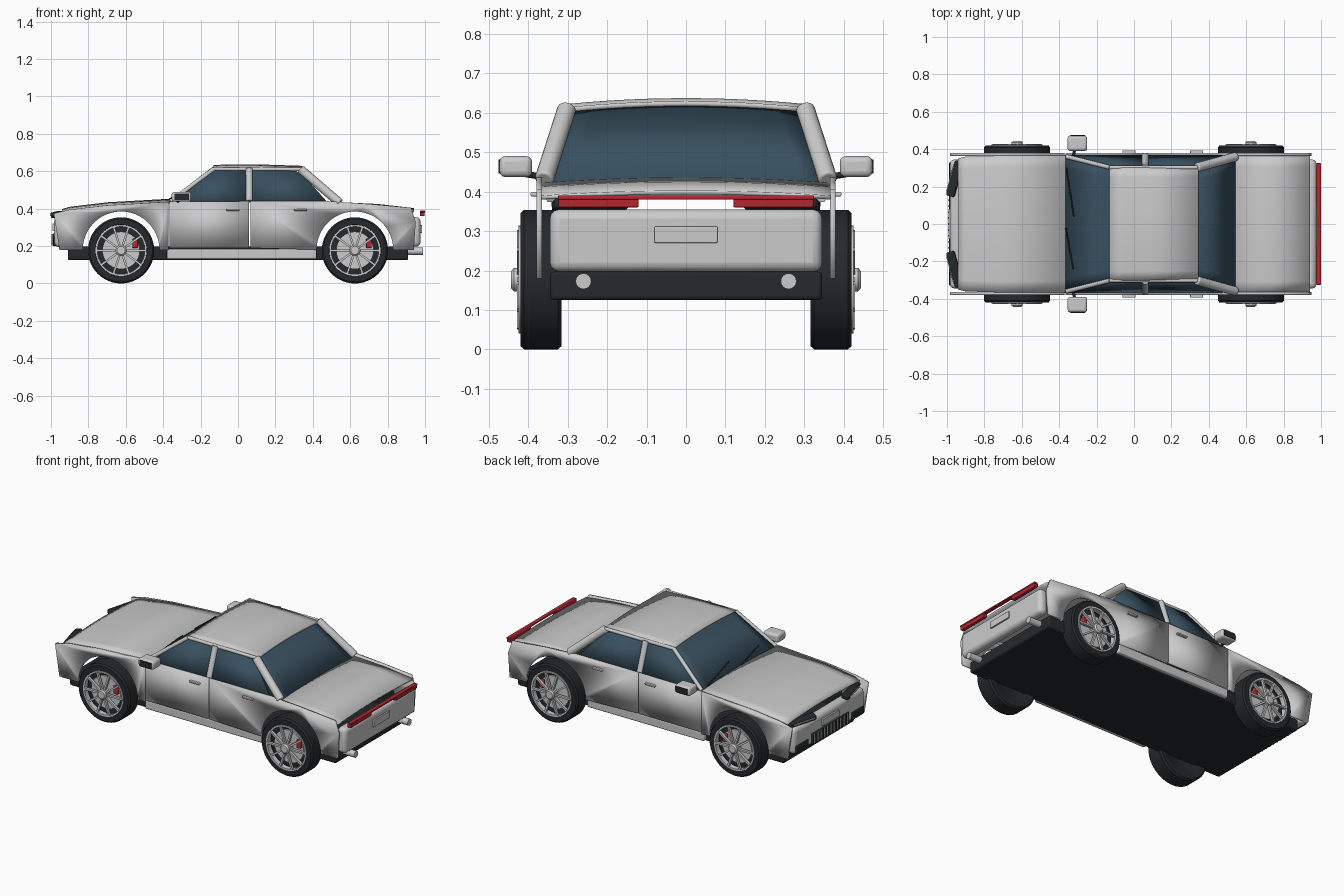
import bpy, bmesh, math
from mathutils import Vector, Matrix

if "Cube" in bpy.data.objects:
    bpy.data.objects.remove(bpy.data.objects["Cube"])


def material(name, rgb):
    m = bpy.data.materials.new(name)
    m.diffuse_color = (*rgb, 1)
    m.use_nodes = True
    m.node_tree.nodes["Principled BSDF"].inputs["Base Color"].default_value = m.diffuse_color
    return m


DARK = material("dark_trim", (0.018, 0.022, 0.025))
GLASS = material("tinted_glass", (0.04, 0.08, 0.115))
RED = material("red_lens", (0.45, 0.02, 0.03))


def finish(name, bm, mat=None, mirror=False, bevel=0, solid=0):
    bmesh.ops.recalc_face_normals(bm, faces=bm.faces)
    me = bpy.data.meshes.new(name)
    bm.to_mesh(me)
    bm.free()
    ob = bpy.data.objects.new(name, me)
    bpy.context.collection.objects.link(ob)
    if mat:
        me.materials.append(mat)
    if solid:
        s = ob.modifiers.new("solid", "SOLIDIFY")
        s.thickness, s.offset = solid, 0
    if bevel:
        b = ob.modifiers.new("bevel", "BEVEL")
        b.width, b.segments = bevel, 3
    if mirror:
        ob.modifiers.new("mirror", "MIRROR").use_axis = (False, True, False)
        ob.modifiers["mirror"].use_mirror_merge = False
    return ob


def box(name, lo, hi, mat=None, mirror=False, bevel=0, turn=None):
    bm = bmesh.new()
    lo, hi = Vector(lo), Vector(hi)
    m = Matrix.Translation((lo + hi) / 2)
    if turn:
        m = m @ turn
    bmesh.ops.create_cube(bm, size=1, matrix=m @ Matrix.Diagonal((*(hi - lo), 1)))
    return finish(name, bm, mat, mirror, bevel)


def add_rod(bm, a, b, r, seg=16):
    a, b = Vector(a), Vector(b)
    q = (b - a).to_track_quat("Z", "Y").to_matrix().to_4x4()
    bmesh.ops.create_cone(bm, cap_ends=True, segments=seg, radius1=r, radius2=r,
                          depth=(b - a).length, matrix=Matrix.Translation((a + b) / 2) @ q)


def rod(name, a, b, r, mat=None, mirror=True, bevel=0):
    bm = bmesh.new()
    add_rod(bm, a, b, r)
    return finish(name, bm, mat, mirror, bevel)


def side_panel(name, pts, place, thick, mat=None):
    # outline in x, z; place(z) gives the y of the sheet
    bm = bmesh.new()
    bm.faces.new([bm.verts.new((x, place(z), z)) for x, z in pts])
    return finish(name, bm, mat, True, solid=thick)


def crowned(name, rows, crown, thick, mat=None):
    # rows of (x, half width, edge z), arched across the car
    bm = bmesh.new()
    n = 12
    grid = [[bm.verts.new((x, w * t, z + crown * (1 - t * t)))
             for t in [2 * i / n - 1 for i in range(n + 1)]] for x, w, z in rows]
    for a, b in zip(grid, grid[1:]):
        for i in range(n):
            bm.faces.new((a[i], a[i + 1], b[i + 1], b[i]))
    return finish(name, bm, mat, solid=thick)


def lathe(name, profile, cx, mat=None, seg=48):
    # profile of (radius, y), spun round the axle
    bm = bmesh.new()
    vs = [bm.verts.new((cx + r, y, 0.177)) for r, y in profile]
    es = [bm.edges.new(p) for p in zip(vs, vs[1:])]
    bmesh.ops.spin(bm, geom=vs + es, cent=(cx, 0, 0.177), axis=(0, 1, 0),
                   angle=2 * math.pi, steps=seg, use_merge=True)
    bmesh.ops.remove_doubles(bm, verts=bm.verts, dist=1e-5)
    return finish(name, bm, mat, True)


def arch(cx, r=0.205, n=24):
    return [(cx + r * math.cos(math.pi * i / n), 0.18 + r * math.sin(math.pi * i / n))
            for i in range(n + 1)]


# body sides
flat = lambda z: 0.372
side_panel("front_fender", [(-0.955, 0.18), (-0.985, 0.375), (-0.9, 0.395), (-0.7, 0.418),
           (-0.372, 0.437), (-0.372, 0.18)] + arch(-0.625), flat, 0.015)
side_panel("front_door", [(-0.367, 0.19), (-0.367, 0.437), (0.06, 0.44), (0.06, 0.19)], flat, 0.015)
side_panel("rear_door_and_quarter", [(0.066, 0.19), (0.066, 0.44), (0.48, 0.44), (0.7, 0.425),
           (0.925, 0.405), (0.95, 0.33), (0.94, 0.18)] + arch(0.625), flat, 0.015)
box("sill", (-0.38, 0.32, 0.13), (0.42, 0.368, 0.185), None, True, 0.008)
box("underbody", (-0.91, -0.345, 0.125), (0.91, 0.345, 0.197), DARK, bevel=0.01)

# hood, trunk lid, roof
crowned("hood", [(-0.94, 0.35, 0.378), (-0.9, 0.36, 0.39), (-0.7, 0.366, 0.414), (-0.365, 0.366, 0.433)], 0.015, 0.01)
crowned("trunk_lid", [(0.54, 0.366, 0.417), (0.75, 0.366, 0.407), (0.94, 0.366, 0.385)], 0.013, 0.01)
crowned("roof", [(-0.13, 0.302, 0.612), (-0.05, 0.302, 0.616), (0.1, 0.3, 0.616), (0.345, 0.3, 0.608)], 0.015, 0.012)

# glass
crowned("windshield", [(-0.365, 0.35, 0.432), (-0.13, 0.297, 0.612)], 0.012, 0.006, GLASS)
crowned("rear_window", [(0.335, 0.28, 0.608), (0.548, 0.352, 0.415)], 0.012, 0.006, GLASS)
lean = lambda z: 0.366 - (z - 0.44) * 0.37
side_panel("front_side_window", [(-0.34, 0.437), (-0.13, 0.605), (0.05, 0.612), (0.05, 0.437)], lean, 0.006, GLASS)
side_panel("rear_side_window", [(0.07, 0.437), (0.07, 0.612), (0.31, 0.6), (0.36, 0.565), (0.475, 0.437)], lean, 0.006, GLASS)

# pillars and roof rails
rod("front_pillar", (-0.36, 0.36, 0.438), (-0.128, 0.302, 0.613), 0.012)
rod("centre_pillar", (0.06, 0.362, 0.44), (0.06, 0.304, 0.613), 0.019)
rod("rear_pillar", (0.335, 0.302, 0.61), (0.545, 0.36, 0.43), 0.024, bevel=0.006)
rod("roof_rail", (-0.13, 0.302, 0.612), (0.34, 0.302, 0.61), 0.01)

# door handles and mirrors
for n, x in (("front", -0.062), ("rear", 0.3)):
    box(n + "_door_handle", (x, 0.375, 0.388), (x + 0.07, 0.394, 0.399), None, True, 0.004)
box("mirror_housing", (-0.355, 0.39, 0.437), (-0.25, 0.473, 0.49), None, True, 0.015)
box("mirror_dark_face", (-0.34, 0.46, 0.446), (-0.262, 0.475, 0.482), DARK, True)
rod("mirror_arm", (-0.325, 0.36, 0.437), (-0.315, 0.41, 0.445), 0.008, DARK)

# wipers
rod("left_wiper", (-0.362, 0.3, 0.447), (-0.322, 0.04, 0.484), 0.004, DARK, False)
rod("right_wiper", (-0.365, -0.02, 0.452), (-0.325, -0.24, 0.475), 0.004, DARK, False)

# front end
box("front_bumper", (-0.983, -0.345, 0.195), (-0.92, 0.345, 0.355), bevel=0.024)
box("grille", (-0.99, -0.18, 0.2), (-0.97, 0.18, 0.268), DARK, bevel=0.005)
bm = bmesh.new()
for i in range(11):
    y = -0.16 + 0.032 * i
    add_rod(bm, (-0.991, y, 0.204), (-0.991, y, 0.264), 0.005, 8)
finish("grille_slats", bm)
box("side_intake", (-0.988, 0.21, 0.2), (-0.965, 0.33, 0.25), DARK, True, 0.006)
box("front_plate", (-0.993, -0.08, 0.28), (-0.975, 0.08, 0.32), bevel=0.003)
tilt = Matrix.Rotation(math.radians(-15), 4, "Z") @ Matrix.Rotation(math.radians(-15), 4, "Y")
box("headlamp", (-0.98, 0.145, 0.353), (-0.935, 0.34, 0.383), DARK, True, 0.008, tilt)
box("headlamp_strip", (-0.985, 0.17, 0.364), (-0.979, 0.32, 0.37), None, True, 0, tilt)

# rear end
box("rear_bumper", (0.915, -0.345, 0.197), (0.976, 0.345, 0.355), bevel=0.024)
box("tail_lamp", (0.972, 0.12, 0.36), (0.998, 0.323, 0.388), RED, True, 0.004)
box("tail_light_bar", (0.975, -0.325, 0.38), (1.0, 0.325, 0.39), RED, bevel=0.003)
box("rear_plate", (0.97, -0.08, 0.27), (0.985, 0.08, 0.312), bevel=0.003)
rod("exhaust", (0.9, 0.26, 0.173), (0.99, 0.26, 0.173), 0.02)

# wheels
for n, cx in (("front", -0.625), ("rear", 0.625)):
    lathe(n + "_tire", [(0, 0.325), (0.11, 0.325), (0.125, 0.315), (0.168, 0.315), (0.177, 0.325),
          (0.177, 0.41), (0.168, 0.42), (0.138, 0.42), (0.13, 0.385), (0, 0.385)], cx, DARK)
    lathe(n + "_rim", [(0.127, 0.395), (0.127, 0.424), (0.137, 0.424), (0.137, 0.395), (0.127, 0.395)], cx)
    lathe(n + "_brake_disc", [(0, 0.397), (0.1, 0.397), (0.1, 0.387), (0, 0.387)], cx)
    lathe(n + "_hub", [(0, 0.443), (0.022, 0.443), (0.03, 0.436), (0.03, 0.39), (0, 0.39)], cx, None, 24)
    bm = bmesh.new()
    for i in range(10):
        m = (Matrix.Translation((cx, 0.42, 0.177)) @ Matrix.Rotation(i * math.pi / 5, 4, "Y")
             @ Matrix.Translation((0.077, 0, 0)) @ Matrix.Diagonal((0.108, 0.016, 0.011, 1)))
        bmesh.ops.create_cube(bm, size=1, matrix=m)
    finish(n + "_spokes", bm, None, True)
    box(n + "_brake_caliper", (cx + 0.06, 0.39, 0.19), (cx + 0.09, 0.412, 0.24), RED, True, 0.005)

# smooth curved surfaces, keep edges sharp
bpy.ops.object.select_all(action="SELECT")
bpy.context.view_layer.objects.active = bpy.context.selected_objects[0]
bpy.ops.object.shade_smooth_by_angle(angle=math.radians(35))
